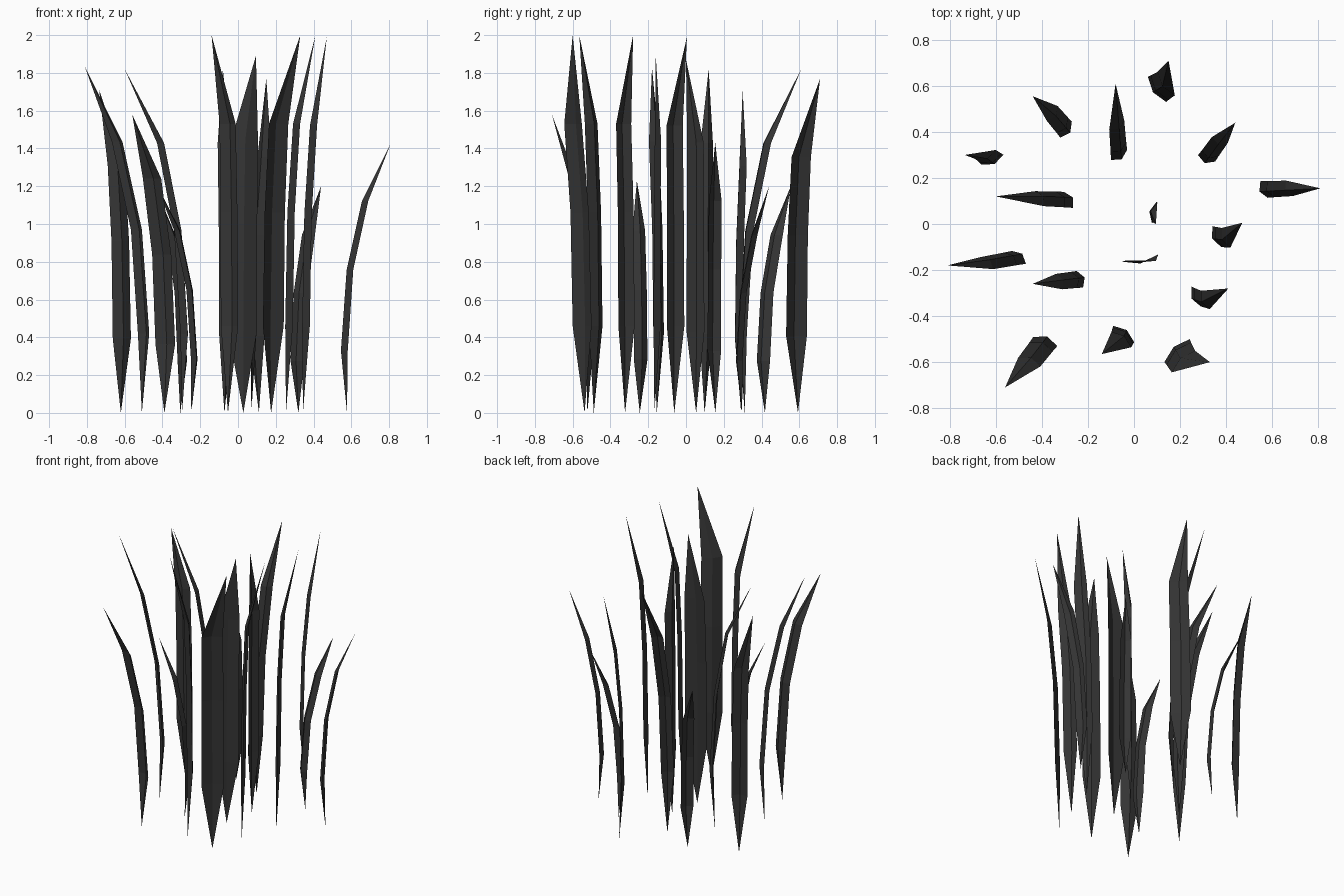
import bpy
from mathutils import Vector

# Each blade: low centre x,y | half-width x,y | bend centre x,y | tip x,y | height
BLADES = [
    (.10, .585, -.04, .055, .14, .61, .15, .71, 1.77),
    (-.065, .30, .035, .022, -.075, .43, -.08, .61, 1.82),
    (-.295, .41, .025, .035, -.355, .48, -.44, .555, 1.20),
    (.315, .285, .037, -.014, .373, .365, .44, .44, 1.20),
    (-.615, .28, .048, .021, -.645, .302, -.735, .30, 1.71),
    (-.285, .105, -.02, .035, -.41, .11, -.60, .12, 1.82),
    (-.50, -.145, -.03, .028, -.64, -.17, -.81, -.18, 1.83),
    (-.235, -.24, -.014, .036, -.325, -.25, -.44, -.26, 1.23),
    (-.385, -.51, -.052, .02, -.455, -.60, -.56, -.71, 1.58),
    (-.045, -.478, .046, -.036, -.055, -.502, -.14, -.565, 2.0),
    (.187, -.55, .055, .05, .215, -.598, .33, -.60, 2.0),
    (.27, -.315, .02, -.043, .31, -.33, .41, -.28, 2.0),
    (.36, -.055, .02, -.046, .40, -.06, .47, .005, 1.99),
    (.565, .15, .016, -.036, .675, .155, .81, .155, 1.43),
    (.088, .05, .01, .047, .092, .05, .095, .0, 1.87),
    (.025, -.150, .076, .014, .035, -.145, .095, -.16, 1.89),
]
FOLD = .022  # depth of the crease down the middle of each blade


def grass_blade(i, cx, cy, wx, wy, mx, my, tx, ty, h):
    low, half = Vector((cx, cy, 0)), Vector((wx, wy, 0))
    bend = Vector((mx, my, 0)) - low
    # crease points away from the lean
    side = Vector((-wy, wx, 0)).normalized()
    if side.dot(bend) > 0:
        side = -side
    upright = bend.length < .065
    rings = [(.23, 0, 1), (.53, .27, .97), (.765 if upright else .785, 1, .93)]
    verts = [low + side * FOLD * (.8 if upright and i > 10 else -.6)]
    for zf, b, w in rings:
        mid = low + bend * b + Vector((0, 0, zf * h))
        verts += [mid - half * w, mid + side * FOLD * w, mid + half * w]
    verts.append(Vector((tx, ty, h)))
    faces = [(0, 2, 1), (0, 3, 2), (7, 8, 10), (8, 9, 10)]
    for r in (1, 4):
        faces += [(r, r + 1, r + 4, r + 3), (r + 1, r + 2, r + 5, r + 4)]
    mesh = bpy.data.meshes.new("grass_blade")
    mesh.from_pydata([tuple(v) for v in verts], [], faces)
    ob = bpy.data.objects.new(f"grass_blade_{i:02d}", mesh)
    mat = bpy.data.materials.get("dark_grass") or bpy.data.materials.new("dark_grass")
    mat.diffuse_color = (.035, .035, .035, 1)
    mesh.materials.append(mat)
    bpy.context.collection.objects.link(ob)


for i, blade in enumerate(BLADES, 1):
    grass_blade(i, *blade)
